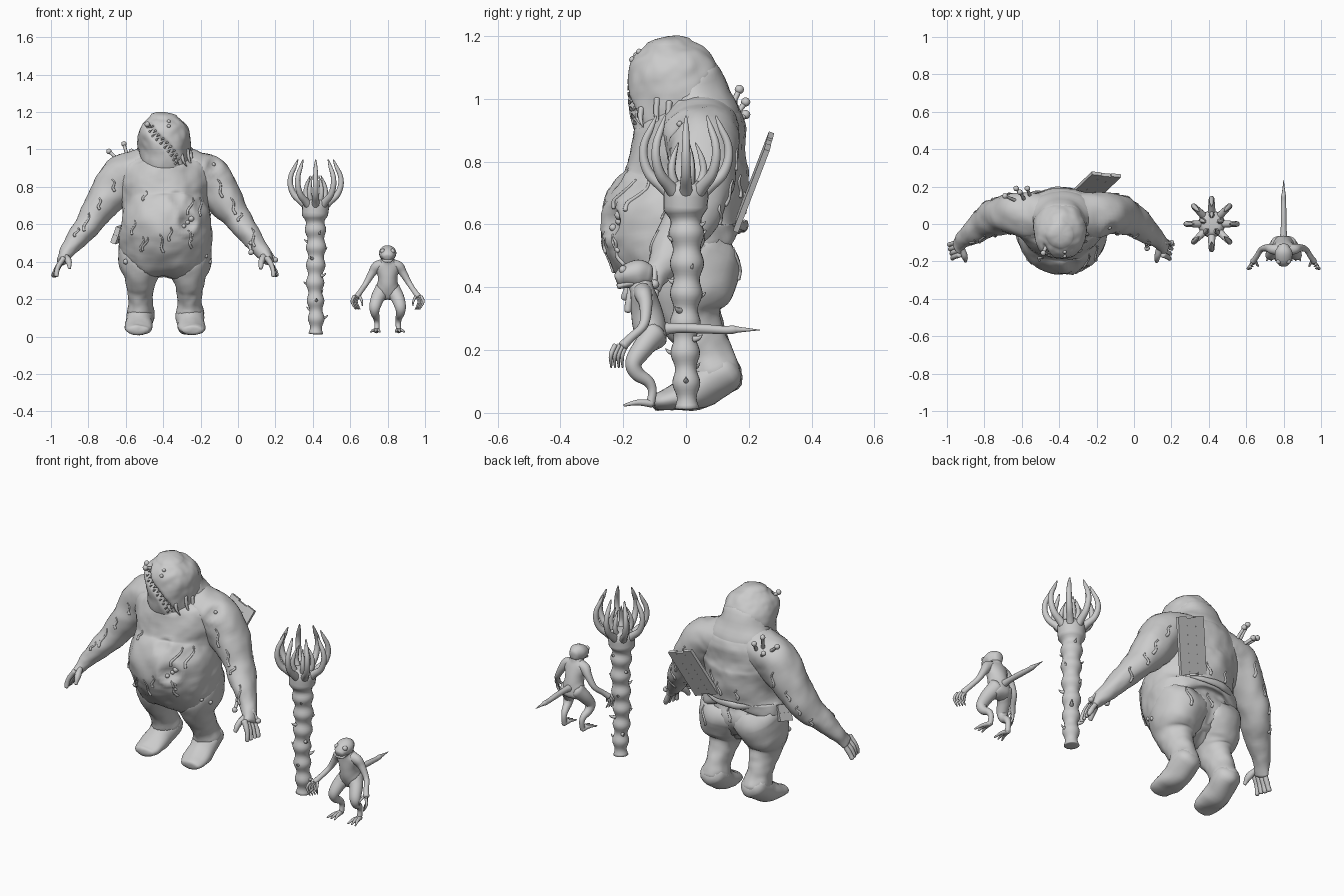
import bpy, bmesh, math, random
from mathutils import Vector, Matrix, noise
from mathutils.bvhtree import BVHTree

if "Cube" in bpy.data.objects:
    bpy.data.objects.remove(bpy.data.objects["Cube"])

random.seed(4)
TAU = 2 * math.pi
CX, IMP, STAFF = -0.39, 0.8, 0.415       # centre lines of giant, imp and staff
parts = []                               # (first vertex, radius) of each tube in the current mesh


def smooth_path(pts, sub):
    """Catmull-Rom through (x, y, z, rx, ry) points."""
    P = [tuple(p) if len(p) == 5 else tuple(p) + (p[3],) for p in pts]
    P = [P[0]] + P + [P[-1]]
    out = []
    for i in range(1, len(P) - 2):
        for k in range(sub):
            t = k / sub
            out.append([0.5 * (2 * b + (c - a) * t + (2 * a - 5 * b + 4 * c - d) * t * t
                        + (3 * b - a - 3 * c + d) * t ** 3)
                        for a, b, c, d in zip(P[i - 1], P[i], P[i + 1], P[i + 2])])
    return out + [list(P[-1])]


def tube(bm, pts, seg=16, sub=5, cap=0.5):
    """Loft elliptical rings along a path, with rounded ends."""
    S = smooth_path(pts, sub)
    parts.append((len(bm.verts), max(s[3] for s in S)))
    C = [Vector(s[:3]) for s in S]
    n = len(S)
    T = [(C[min(i + 1, n - 1)] - C[max(i - 1, 0)]).normalized() for i in range(n)]
    whole = (C[-1] - C[0]).normalized()
    ref = Vector((0, 1, 0)) if abs(whole.y) < 0.8 else Vector((0, 0, 1))
    rings = [(C[i], T[i], max(S[i][3], .0008), max(S[i][4], .0008)) for i in range(n)]

    def ends(r, sign):
        c, t, a, b = r
        h = min(a, b) * cap * sign
        return [(c + t * h * math.sin(q), t, a * math.cos(q), b * math.cos(q)) for q in (.5, 1.0, 1.4)]
    rings = ends(rings[0], -1)[::-1] + rings + ends(rings[-1], 1)
    loops = []
    for c, t, a, b in rings:
        u = ref.cross(t).normalized()
        v = t.cross(u)
        loops.append([bm.verts.new(c + u * a * math.cos(TAU * k / seg) + v * b * math.sin(TAU * k / seg))
                      for k in range(seg)])
    for A, B in zip(loops, loops[1:]):
        for k in range(seg):
            bm.faces.new((A[k], A[(k + 1) % seg], B[(k + 1) % seg], B[k]))
    bm.faces.new(loops[0][::-1])
    bm.faces.new(loops[-1])


def ball(bm, c, r):
    bmesh.ops.create_icosphere(bm, subdivisions=2, radius=r, matrix=Matrix.Translation(c))


def fillet(me, min_r):
    """Swell the tubes where they meet so limbs flow into each other."""
    pos = [v.co.copy() for v in me.vertices]
    nrm = [v.normal.copy() for v in me.vertices]
    starts = [p[0] for p in parts] + [len(pos)]
    faces = [[] for _ in parts]
    k = 0
    for p in me.polygons:
        while min(p.vertices) >= starts[k + 1]:
            k += 1
        faces[k].append([i - starts[k] for i in p.vertices])
    big = [i for i, p in enumerate(parts) if p[1] >= min_r]
    trees = {i: BVHTree.FromPolygons(pos[starts[i]:starts[i + 1]], faces[i]) for i in big}
    for i in big:
        for v in range(starts[i], starts[i + 1]):
            push = 0
            for j in big:
                h = .65 * min(parts[i][1], parts[j][1])
                hit, n, _, d = trees[j].find_nearest(pos[v], h) if j != i else (None, 0, 0, 0)
                if hit:
                    push = max(push, (h - d) ** 2 / (4 * h))
            me.vertices[v].co = pos[v] + nrm[v] * push


def finish(bm, name, smooth=True, blend=0):
    me = bpy.data.meshes.new(name)
    bm.to_mesh(me)
    bm.free()
    if blend:
        fillet(me, blend)
    parts.clear()
    ob = bpy.data.objects.new(name, me)
    bpy.context.collection.objects.link(ob)
    for p in me.polygons:
        p.use_smooth = smooth
    return ob


def mirrored(pts, cx, s):
    return [(cx + s * p[0],) + tuple(p[1:]) for p in pts]


# giant: torso, head and hunched neck
bm = bmesh.new()
tube(bm, [(-.39, .05, .42, .19, .13), (-.385, .0, .47, .225, .19), (-.385, -.03, .55, .245, .225),
          (-.385, -.035, .62, .24, .23), (-.39, -.005, .72, .22, .2), (-.39, .01, .82, .23, .185),
          (-.39, .03, .9, .22, .15), (-.39, .035, .95, .17, .115)], seg=90, sub=8, cap=.4)
tube(bm, [(-.39, -.02, .93, .09, .1), (-.39, -.045, .98, .122, .135), (-.395, -.05, 1.06, .138, .14),
          (-.395, -.055, 1.13, .122, .12), (-.395, -.058, 1.175, .075, .075)], seg=80, sub=9, cap=.3)
tube(bm, [(-.39, .06, .88, .17, .1), (-.39, .04, .97, .14, .1), (-.39, .01, 1.06, .1, .09)], seg=40)
# giant: arms, hands, legs, feet
for s in (-1, 1):
    M = lambda p: mirrored(p, CX, s)
    tube(bm, M([(.08, .045, .92, .08, .1), (.16, .05, .9, .09, .11), (.235, .055, .86, .107, .112),
                (.31, .05, .75, .098, .105), (.39, .02, .63, .074, .09), (.465, -.04, .53, .056, .07),
                (.525, -.09, .45, .04, .045), (.555, -.12, .405, .028, .045)]), seg=36, sub=7)
    for k in range(4):
        y = -.09 - .025 * k
        tube(bm, M([(.545, y, .42, .015), (.575, y - .012, .37, .014), (.598 - .006 * k, y - .02, .325, .01)]), seg=10)
    tube(bm, M([(.53, -.13, .43, .018), (.515, -.175, .4, .015), (.51, -.2, .365, .01)]), seg=10)
    tube(bm, M([(.11, .06, .5, .12, .12), (.135, .02, .4, .112, .13), (.133, .012, .32, .09, .105),
                (.13, .04, .25, .07, .083), (.13, .07, .18, .064, .078), (.13, .1, .11, .06, .07)]), seg=36, sub=7)
    tube(bm, M([(.13, .13, .13, .062, .06), (.135, .04, .075, .07, .06), (.145, -.05, .045, .075, .04),
                (.145, -.095, .035, .06, .028)]), seg=24)
body = finish(bm, "giant_body", blend=.05)

# giant: lumpy skin, mouth groove, belly wound and shoulder pits
mouth = [(-.475, 1.135), (-.445, 1.08), (-.39, 1.03), (-.345, .975), (-.32, .925)]
mouth3 = smooth_path([(x, 0, z, .01) for x, z in mouth], 5)
pits = [(-.27, .61, .04, .025), (-.33, .74, .03, .01), (-.13, .92, .03, .015), (-.2, .7, .03, .01)]
normals = [v.normal.copy() for v in body.data.vertices]
for v, nr in zip(body.data.vertices, normals):
    co = v.co.copy()
    v.co += nr * (.009 * noise.noise(co * 11) + .003 * noise.noise(co * 30))
    if nr.y < .1 and co.y < .05:
        if co.z > .88:
            d = min(math.hypot(co.x - m[0], co.z - m[2]) for m in mouth3)
            v.co.y += .025 * math.exp(-(d / .014) ** 2)
        for x, z, r, h in pits:
            d = math.hypot(co.x - x, co.z - z) / r
            if d < 4:
                v.co.y += h * (math.exp(-d * d) - .6 * math.exp(-((d - 1.5) / .4) ** 2))
tree = BVHTree.FromPolygons([v.co.copy() for v in body.data.vertices],
                            [tuple(p.vertices) for p in body.data.polygons])


def on_skin(x, z, side=-1):
    return tree.ray_cast(Vector((x, side * 2, z)), Vector((0, -side, 0)))[0]


# giant: teeth
bm = bmesh.new()
for i, m in enumerate(mouth3[1:-1]):
    s = 1 if i % 2 else -1
    p = on_skin(m[0] + s * .014, m[2] + s * .01)
    if p:
        tube(bm, [(p.x, p.y, p.z, .006), (p.x - s * .016, p.y - .005, p.z - s * .012, .001)], seg=6, sub=2)
finish(bm, "giant_teeth")

# giant: tendrils under the jaw and eyes
bm = bmesh.new()
for x, z, l in ((-.27, 1.0, .1), (-.255, .99, .1), (-.3, .97, .06), (-.34, .96, .04)):
    p = on_skin(x, z)
    if p:
        tube(bm, [(p.x, p.y + .005, p.z, .01), (p.x + .008, p.y + .002, p.z - l * .5, .008),
                  (p.x + .025, p.y + .01, p.z - l, .002)], seg=8)
for x, z in ((-.37, 1.15), (-.37, 1.125)):
    p = on_skin(x, z)
    if p:
        ball(bm, p, .01)
finish(bm, "giant_tendrils_and_eyes")

# giant: thin slime drips and boils
bm = bmesh.new()
drips = [(random.uniform(-.58, -.17), random.uniform(.5, .8), sd) for sd in (-1, -1, 1) for _ in range(5)]
drips += [(CX + s * (.24 + .28 * t), .9 - .4 * t, sd) for s in (-1, 1) for sd in (-1, 1) for t in (.15, .4, .6, .8)]
for x, z, sd in drips:
    ln, w = random.uniform(.04, .1), random.uniform(-.03, .03)
    P = [on_skin(x + w * t + .008 * math.sin(6 * t), z - ln * t, sd) for t in (0, .25, .5, .75, 1)]
    P = [p for p in P if p]
    if len(P) == 5 and max((a - b).length for a, b in zip(P, P[1:])) < .05:
        tube(bm, [(*p, .004 + .001 * i) for i, p in enumerate(P)], seg=8, sub=3)
finish(bm, "slime_drips")
bm = bmesh.new()
for x, z in ((-.27, .61), (-.25, .63), (-.29, .59), (-.13, .92), (-.17, .43), (-.15, .4), (-.6, .4), (.07, .5)):
    p = on_skin(x, z)
    if p:
        ball(bm, p, random.uniform(.01, .016))
finish(bm, "boils")

# giant: knobbed growths on the shoulder, brow and forearm
bm = bmesh.new()
for a, b in (((-.58, .12, .92), (-.61, .17, 1.03)), ((-.55, .13, .91), (-.57, .19, .99)),
             ((-.6, .11, .91), (-.69, .15, .99)), ((-.56, .12, .88), (-.63, .19, .95)),
             ((-.47, -.12, 1.12), (-.485, -.155, 1.135)), ((.06, -.08, .5), (.07, -.13, .45)),
             ((.16, -.1, .46), (.2, -.1, .41))):
    tube(bm, [(*a, .014), (*((Vector(a) + Vector(b)) / 2), .009), (*b, .009)], seg=8, sub=3)
    ball(bm, b, .015)
finish(bm, "stalk_growths")


def slab(name, c, long, wide, thick, splits):
    """Board built of parallel slats."""
    L, W = Vector(long), Vector(wide)
    N = L.cross(W).normalized() * thick
    bm = bmesh.new()
    for i in range(splits):
        R = Matrix((L * (1 - .05 * (i % 2)), W / splits * .995, N)).transposed().to_4x4()
        bmesh.ops.create_cube(bm, size=1, matrix=Matrix.Translation(
            Vector(c) + W * ((i + .5) / splits - .5)) @ R)
    finish(bm, name, smooth=False)


# wooden boards stuck into the giant
slab("back_board", (-.2, .215, .735), (.105, .1, .26), (.155, -.015, -.057), .018, 3)
slab("hip_board", (-.64, .02, .545), (.03, .07, .01), (.03, -.01, .085), .03, 2)

# staff: knotted column
bm = bmesh.new()
col = []
for i in range(57):
    z = .015 + i * .0115
    r = .036 + .016 * z / .6 + .006 * math.cos(TAU * z / .095) + .03 * max(0, (z - .6) / .07) ** 1.5
    col.append((STAFF + .003 * math.sin(z * 17), .003 * math.cos(z * 13), z, min(r, .07)))
col += [(STAFF, 0, .69, .072), (STAFF, 0, .72, .07), (STAFF, 0, .735, .05)]
tube(bm, col, seg=24, sub=1, cap=.1)
finish(bm, "staff_column")
# staff: crown of claws
bm = bmesh.new()
outer = [(.04, .69, .024), (.075, .722, .02), (.115, .758, .017), (.135, .81, .015), (.132, .86, .013), (.112, .905, .01), (.095, .945, .003)]
inner = [(.03, .7, .018), (.055, .76, .013), (.05, .81, .01), (.03, .86, .002)]
for count, turn, prof in ((8, 0, outer), (5, .3, inner)):
    for i in range(count):
        c, s = math.cos(TAU * i / count + turn), math.sin(TAU * i / count + turn)
        tube(bm, [(STAFF + c * r, s * r, z, w) for r, z, w in prof], seg=10, sub=4)
finish(bm, "staff_claws")
# staff: thorns
bm = bmesh.new()
for i in range(12):
    a, z = i * 2.4, .1 + .045 * i
    c, s = math.cos(a), math.sin(a)
    tube(bm, [(STAFF + c * .035, s * .035, z, .011), (STAFF + c * .055, s * .055, z + .005, .006),
              (STAFF + c * .066, s * .066, z + .015, .001)], seg=8, sub=3)
finish(bm, "staff_thorns")

# imp: body, head and limbs
bm = bmesh.new()
tube(bm, [(IMP, -.1, .22, .045, .04), (IMP, -.115, .27, .052, .052), (IMP, -.125, .32, .052, .05),
          (IMP, -.135, .37, .06, .042), (IMP, -.145, .405, .035, .035)], seg=28, sub=7)
tube(bm, [(IMP, -.12, .445, .03, .03), (IMP, -.15, .448, .046, .04), (IMP, -.19, .44, .043, .033),
          (IMP, -.215, .428, .028, .02)], seg=24)
tube(bm, [(IMP, -.17, .415, .03, .012), (IMP, -.215, .402, .024, .008)], seg=12)
for s in (-1, 1):
    M = lambda p: mirrored(p, IMP, s)
    tube(bm, M([(.03, -.138, .385, .026), (.06, -.135, .375, .026), (.083, -.128, .34, .021), (.118, -.135, .28, .015),
                (.145, -.175, .24, .014), (.163, -.2, .215, .016)]), seg=14)
    for k in range(4):
        x, y = .155 + .008 * k, -.19 - .012 * k
        tube(bm, M([(x, y, .215, .008), (x + .012, y - .013, .185, .007), (x - .008, y - .012, .145, .003)]), seg=8)
    tube(bm, M([(.15, -.2, .215, .008), (.138, -.222, .19, .006), (.135, -.225, .165, .003)]), seg=8)
    tube(bm, M([(.03, -.1, .255, .036, .036), (.052, -.135, .21, .036, .034), (.068, -.167, .16, .03, .027),
                (.068, -.155, .125, .023), (.06, -.12, .1, .018), (.057, -.107, .07, .014), (.058, -.113, .03, .014)]), seg=18)
    for k in (-1, 0, 1):
        tube(bm, M([(.06, -.11, .03, .013), (.062 + .013 * k, -.155, .033, .009), (.066 + .024 * k, -.197, .024, .004)]), seg=8)
    ball(bm, (IMP + s * .026, -.2, .456), .014)
    parts.append((len(bm.verts) - 42, .001))
finish(bm, "imp_body", blend=.015)
# imp: spear-like tail
bm = bmesh.new()
tube(bm, [(IMP, -.1, .265, .024), (IMP, -.03, .27, .016), (IMP, .05, .268, .015), (IMP, .12, .264, .013),
          (IMP, .15, .265, .013), (IMP, .17, .265, .009), (IMP, .235, .264, .001)], seg=12)
finish(bm, "imp_tail")
